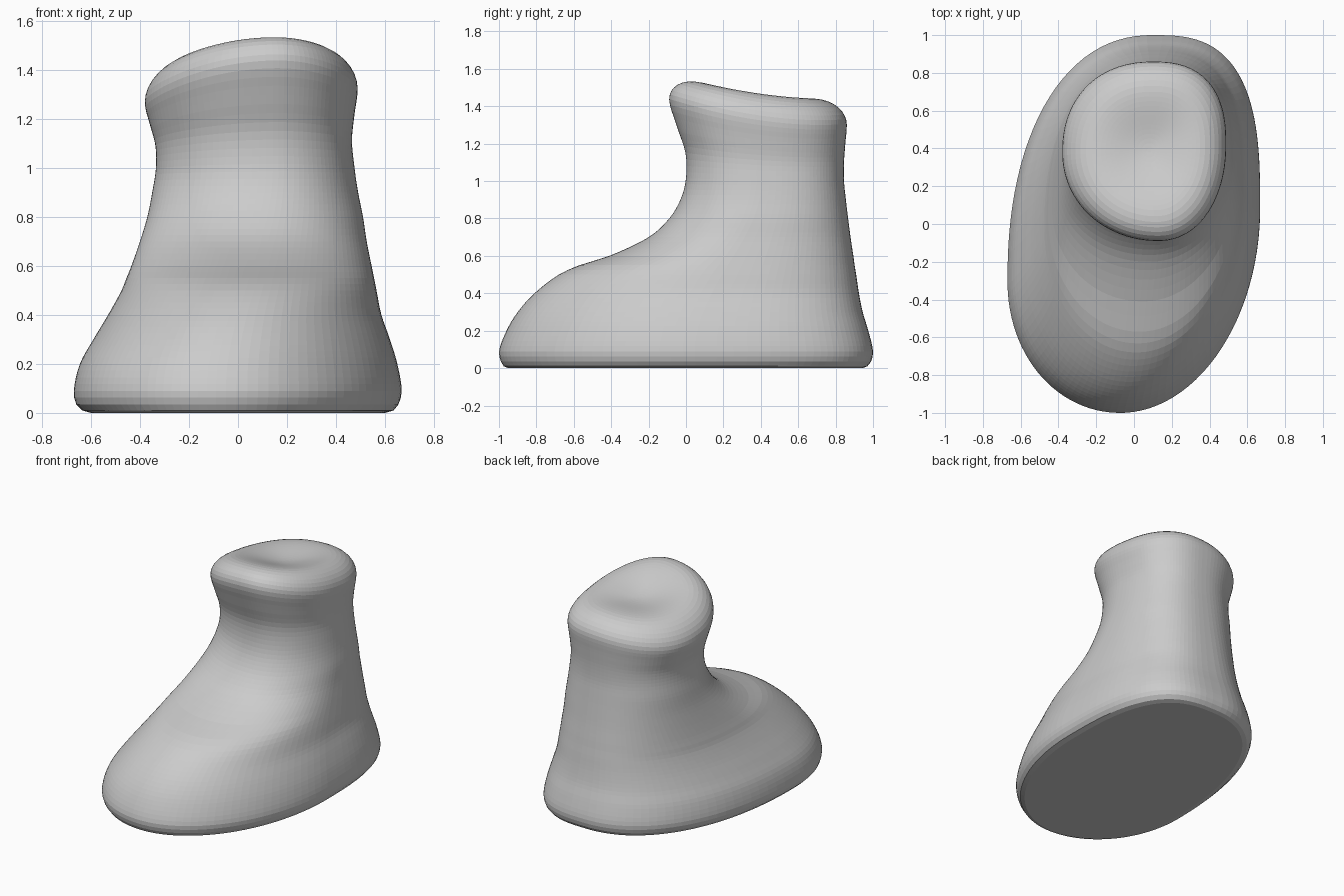
import bpy, bmesh, math

old = bpy.data.objects.get("Cube")
if old:
    bpy.data.objects.remove(old, do_unlink=True)

SEGMENTS = 104

# Boot sections: height, right edge, left edge, toe edge, heel edge
SECTIONS = [
    (0, -.6, .6, -.95, .945), (.01, -.635, .635, -.975, .97),
    (.035, -.66, .655, -.99, .99), (.09, -.67, .668, -1, 1),
    (.2, -.645, .65, -.96, .975), (.3, -.59, .62, -.9, .945),
    (.4, -.53, .585, -.81, .925), (.5, -.475, .565, -.68, .91),
    (.55, -.455, .555, -.57, .902),
    (.6, -.435, .545, -.41, .895), (.7, -.4, .525, -.2, .88),
    (.8, -.37, .51, -.09, .867), (.9, -.35, .49, -.03, .855),
    (1, -.335, .475, 0, .845), (1.1, -.337, .465, -.003, .845),
    (1.2, -.36, .475, -.05, .852), (1.3, -.38, .488, -.09, .86),
]


def mix(a, b, t):
    return a + (b - a) * t


def smooth(a, b, value):
    t = min(max((value - a) / (b - a), 0), 1)
    return t * t * (3 - 2 * t)


def slope(i, k):
    if i == len(SECTIONS) - 1:
        return 0
    a, b = SECTIONS[max(i - 1, 0)], SECTIONS[i + 1]
    return (b[k] - a[k]) / (b[0] - a[0])


def between(i, t):
    """Smooth section between section i and the next."""
    a, b = SECTIONS[i], SECTIONS[i + 1]
    gap = b[0] - a[0]
    out = [mix(a[0], b[0], t)]
    for k in range(1, 5):
        out.append(mix(a[k], b[k], smooth(0, 1, t))
                   + gap * t * (1 - t) * ((1 - t) * slope(i, k) - t * slope(i + 1, k)))
    return out


def outline(section):
    """Lopsided oval made of four quarter arcs that meet at the section's edges."""
    z, right, left, toe, heel = section
    up = smooth(.1, 1, z)
    toe_x, heel_x = mix(-.07, .13, up), .1
    left_y, right_y = mix(.08, .42, up), mix(-.3, .38, up)
    points = []
    for j in range(SEGMENTS):
        angle = math.tau * (j + .5) / SEGMENTS
        c, s = math.cos(angle), math.sin(angle)
        if s > 0:
            power = 2 / (mix(2.9, 2.5, up) if c > 0 else 2.2)
        else:
            power = 2 / (mix(1.97, 2.1, up) if c > 0 else 2.05)
        px = heel_x if s > 0 else toe_x
        py = left_y if c > 0 else right_y
        x = mix(px, left if c > 0 else right, abs(c) ** power)
        y = mix(py, heel if s > 0 else toe, abs(s) ** power)
        points.append((x, y))
    return points


def tilt(x, y):
    """Slant of the ankle top, highest at the front and lowest on the right."""
    u, v = (x - .055) / .43, (y - .385) / .475
    return .038 + .03 * u - .04 * u * u - .07 * v + .03 * v * v


# Foot and ankle walls
rings = []
for i in range(len(SECTIONS) - 1):
    steps = max(1, round((SECTIONS[i + 1][0] - SECTIONS[i][0]) / .025))
    for n in range(steps):
        section = between(i, n / steps)
        z = section[0]
        lift = smooth(.9, 1.35, z)
        rings.append([(x, y, z + lift * tilt(x, y)) for x, y in outline(section)])

# Rolled rim, then the dished top
rim = outline(SECTIONS[-1])
cx, cy = .08, .39
rim_lift = smooth(.9, 1.35, SECTIONS[-1][0])
profile = []
for n in range(9):
    a = math.pi / 2 * n / 8
    profile.append((1 - .34 * (1 - math.cos(a)), .13 * math.sin(a)))
for n in range(1, 13):
    t = n / 12.5
    profile.append((.66 * (1 - t), .13 - .045 * smooth(0, 1, t)))
for scale, rise in profile:
    ring = []
    for x, y in rim:
        x, y = mix(cx, x, scale), mix(cy, y, scale)
        ring.append((x, y, SECTIONS[-1][0] + rise + rim_lift * tilt(x, y)))
    rings.append(ring)

# Skin the rings and close both ends
bm = bmesh.new()
loops = [[bm.verts.new(p) for p in ring] for ring in rings]
for low, high in zip(loops, loops[1:]):
    for j in range(SEGMENTS):
        k = (j + 1) % SEGMENTS
        bm.faces.new((low[j], low[k], high[k], high[j]))
bm.faces.new(loops[0][::-1])
bm.faces.new(loops[-1])
bmesh.ops.recalc_face_normals(bm, faces=bm.faces)
mesh = bpy.data.meshes.new("boot")
bm.to_mesh(mesh)
bm.free()
boot = bpy.data.objects.new("boot", mesh)
bpy.context.collection.objects.link(boot)

# Plain grey clay
grey = bpy.data.materials.new("plain grey")
grey.use_nodes = True
color = (.6, .6, .6, 1)
grey.diffuse_color = color
grey.node_tree.nodes["Principled BSDF"].inputs["Base Color"].default_value = color
mesh.materials.append(grey)
